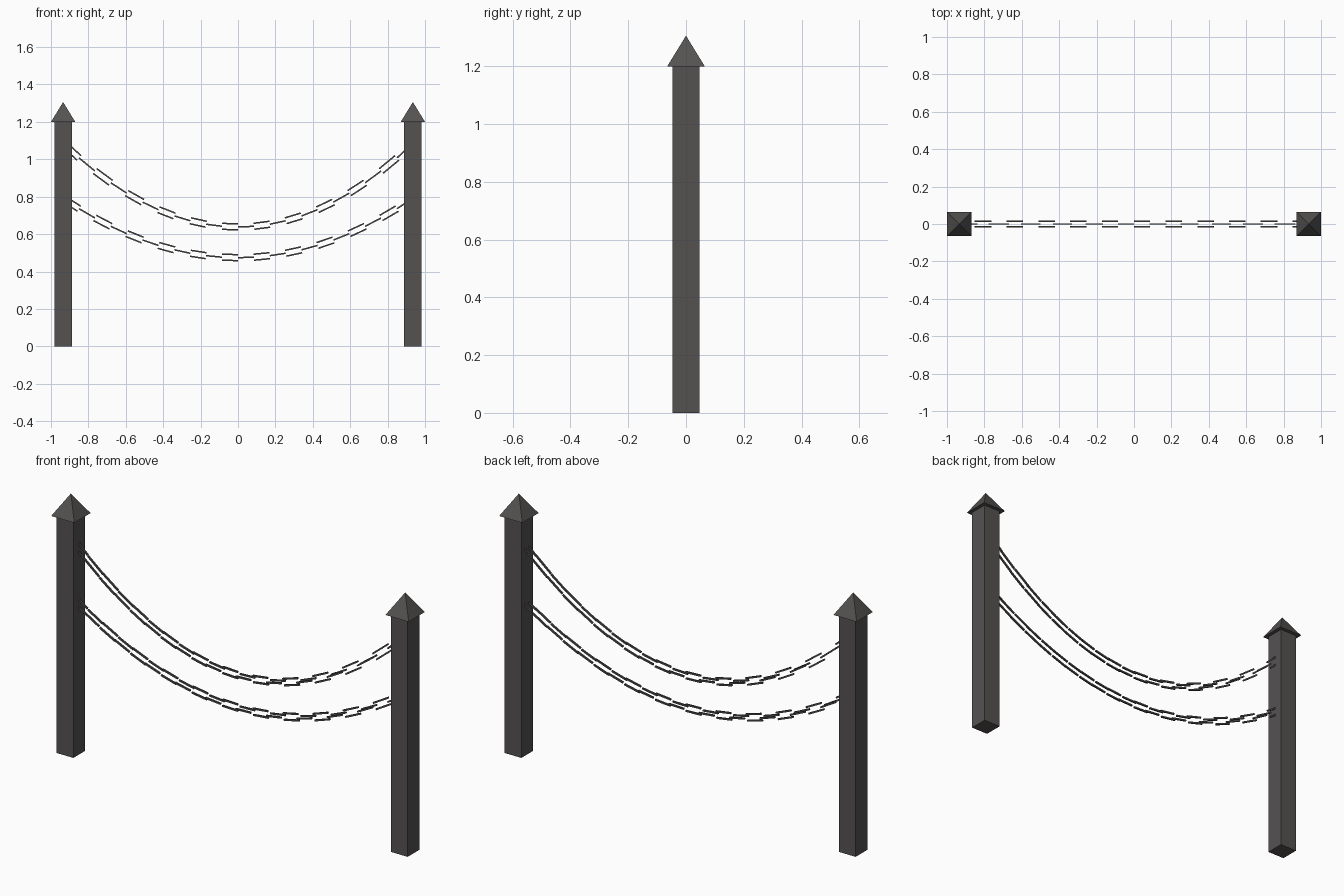
import bpy, bmesh
from math import atan2, hypot, pi
from mathutils import Matrix, Vector

if "Cube" in bpy.data.objects:
    bpy.data.objects.remove(bpy.data.objects["Cube"])

iron = bpy.data.materials.new("dark_iron")
iron.diffuse_color = (0.09, 0.085, 0.083, 1)
iron.use_nodes = True
iron.node_tree.nodes["Principled BSDF"].inputs["Base Color"].default_value = iron.diffuse_color

POST_X = 0.935


def finish(name, bm):
    me = bpy.data.meshes.new(name)
    bm.to_mesh(me)
    bm.free()
    me.materials.append(iron)
    ob = bpy.data.objects.new(name, me)
    bpy.context.collection.objects.link(ob)
    return ob


def add_box(bm, mat, size):
    bmesh.ops.create_cube(bm, size=1, matrix=mat @ Matrix.Diagonal((*size, 1)))


# Square posts with pyramid caps
for side, sx in (("left", -1), ("right", 1)):
    bm = bmesh.new()
    add_box(bm, Matrix.Translation((sx * POST_X, 0, 0.6)), (0.094, 0.094, 1.2))
    finish(side + "_post", bm)

    bm = bmesh.new()
    bmesh.ops.create_cone(
        bm, cap_ends=True, segments=4, radius1=0.065 * 2 ** 0.5, radius2=0, depth=0.106,
        matrix=Matrix.Translation((sx * POST_X, 0, 1.253)) @ Matrix.Rotation(pi / 4, 4, 'Z'))
    finish(side + "_post_cap", bm)


# Hanging chain: links are pairs of thin bars, alternately upright and flat
def chain(name, low, sag, links=22, gap=0.016, thick=0.008):
    def point(i):
        x = -POST_X + 2 * POST_X * i / links
        return Vector((x, 0, low + sag * (x / POST_X) ** 2))

    bm = bmesh.new()
    for i in range(links):
        a, b = point(i), point(i + 1)
        d = b - a
        frame = Matrix.Translation((a + b) / 2) @ Matrix.Rotation(-atan2(d.z, d.x), 4, 'Y')
        for s in (-gap, gap):
            off = (0, 0, s) if i % 2 == 0 else (0, s, 0)
            add_box(bm, frame @ Matrix.Translation(off), (hypot(d.x, d.z), thick, thick))
    finish(name, bm)


chain("upper_chain", 0.638, 0.447)
chain("lower_chain", 0.474, 0.317)
